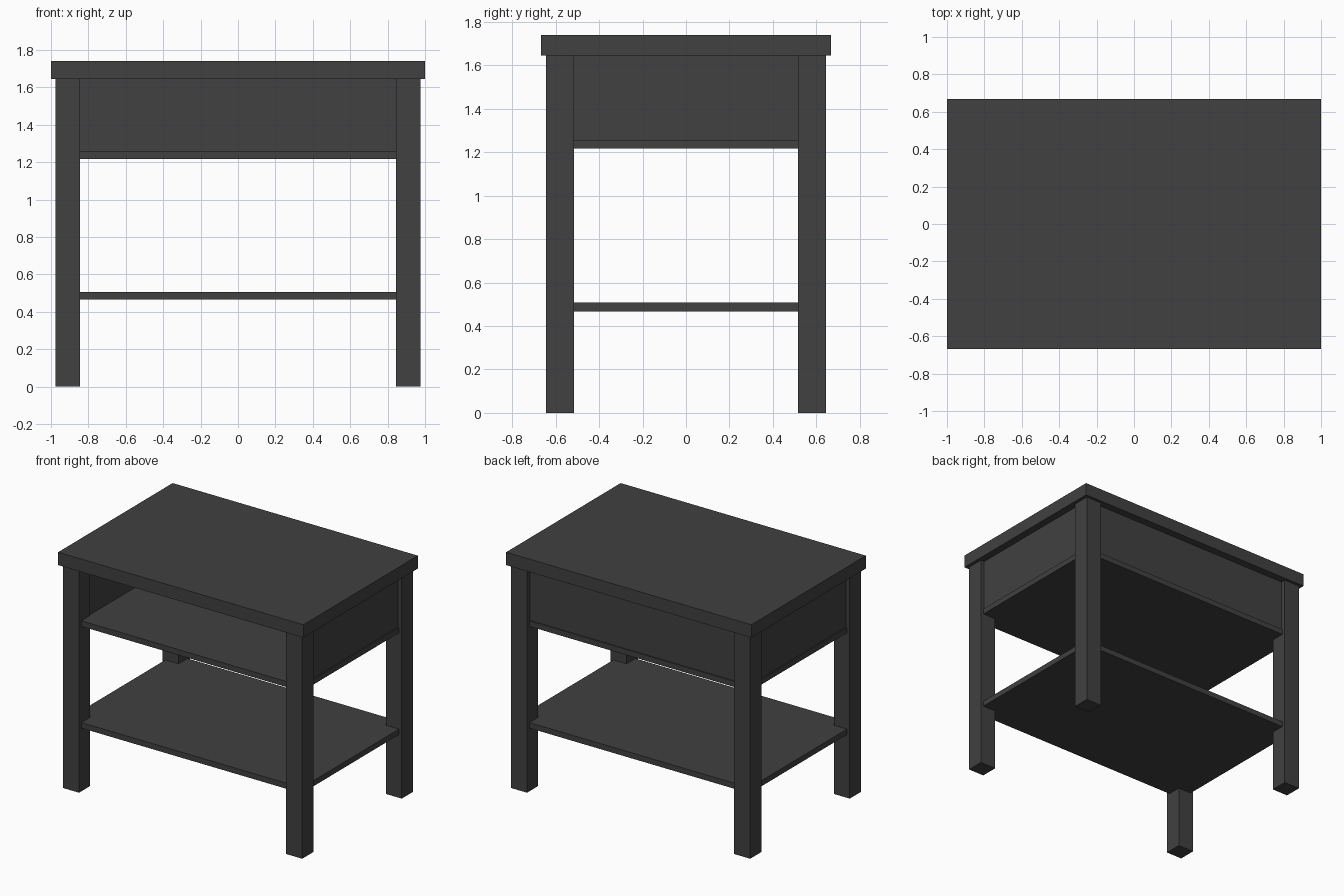
import bpy

cube = bpy.data.objects.get("Cube")
if cube:
    bpy.data.objects.remove(cube, do_unlink=True)

charcoal = bpy.data.materials.new("charcoal")
charcoal.use_nodes = True
colour = (0.052, 0.052, 0.052, 1)
charcoal.diffuse_color = colour
charcoal.node_tree.nodes["Principled BSDF"].inputs["Base Color"].default_value = colour


def box(name, x, y, z):
    """Box spanning the (low, high) pair on each axis."""
    spans = (x, y, z)
    bpy.ops.mesh.primitive_cube_add(size=1, location=[(a + b) / 2 for a, b in spans])
    ob = bpy.context.object
    ob.name = name
    ob.scale = [b - a for a, b in spans]
    bpy.ops.object.transform_apply(location=False, rotation=False, scale=True)
    ob.data.materials.append(charcoal)
    return ob


def side_span(side, inner, outer):
    return tuple(sorted((side * inner, side * outer)))


TOP_UNDERSIDE = 1.645
SHELF_TOP = 1.257

# Table top
box("table_top", (-1, 1), (-0.667, 0.667), (TOP_UNDERSIDE, 1.74))

# Legs and side panels
for sx, side in ((-1, "right"), (1, "left")):
    for sy, end in ((-1, "front"), (1, "back")):
        box(f"{end}_{side}_leg", side_span(sx, 0.845, 0.975),
            side_span(sy, 0.515, 0.645), (0, TOP_UNDERSIDE))
    box(f"{side}_panel", side_span(sx, 0.853, 0.945), (-0.6, 0.6),
        (SHELF_TOP, TOP_UNDERSIDE))

# Back panel; the front of the compartment stays open
box("back_panel", (-0.853, 0.853), (0.52, 0.61), (SHELF_TOP, TOP_UNDERSIDE))

# Shelves, let into the legs
for name, top in (("compartment_floor", SHELF_TOP), ("lower_shelf", 0.507)):
    box(name, (-0.953, 0.953), (-0.618, 0.618), (top - 0.041, top))
